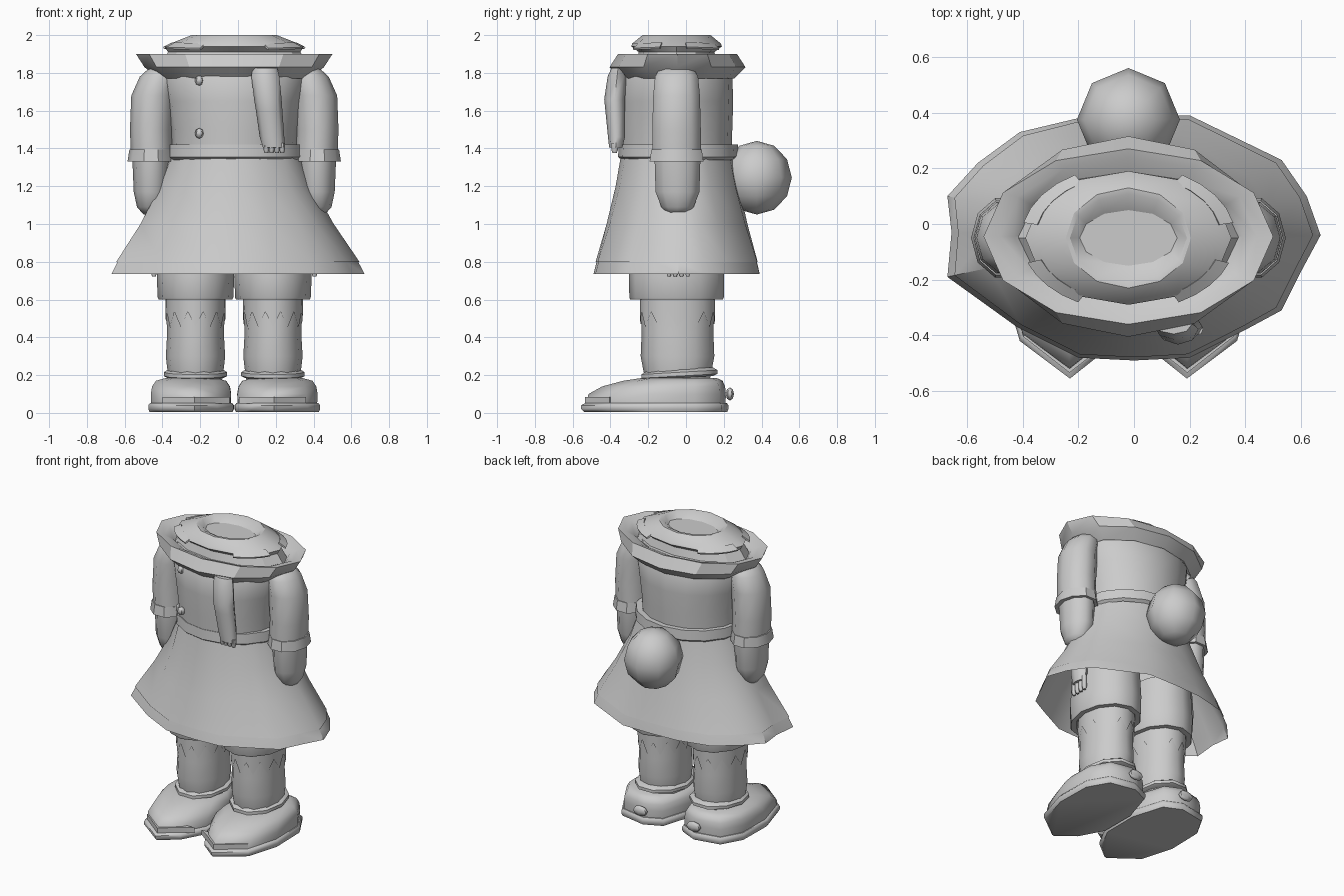
import bpy, bmesh
from math import sin, cos, pi, atan2, radians
from mathutils import Vector

if "Cube" in bpy.data.objects:
    bpy.data.objects.remove(bpy.data.objects["Cube"])

grey = bpy.data.materials.new("plain grey")
grey.use_nodes = True
tone = (0.6, 0.6, 0.6, 1)
grey.diffuse_color = tone
grey.node_tree.nodes["Principled BSDF"].inputs["Base Color"].default_value = tone
AXIS = -0.02  # centre line of the figure
SIDES = (("right", -1), ("left", 1))


def finish(name, bm, angle=40):
    """Turn a bmesh into a named, shaded object."""
    bmesh.ops.recalc_face_normals(bm, faces=bm.faces)
    mesh = bpy.data.meshes.new(name)
    bm.to_mesh(mesh)
    bm.free()
    mesh.materials.append(grey)
    ob = bpy.data.objects.new(name, mesh)
    bpy.context.collection.objects.link(ob)
    bpy.ops.object.select_all(action="DESELECT")
    ob.select_set(True)
    bpy.context.view_layer.objects.active = ob
    bpy.ops.object.shade_smooth_by_angle(angle=radians(angle))
    return ob


def skin(name, rings, bottom=True, top=True, closed=False, angle=40):
    """Bridge a stack of equal point rings."""
    bm = bmesh.new()
    loops = [[bm.verts.new(p) for p in ring] for ring in rings]
    pairs = list(zip(loops, loops[1:])) + ([(loops[-1], loops[0])] if closed else [])
    n = len(loops[0])
    for a, b in pairs:
        for i in range(n):
            j = (i + 1) % n
            bm.faces.new((a[i], a[j], b[j], b[i]))
    if bottom and not closed:
        bm.faces.new(loops[0][::-1])
    if top and not closed:
        bm.faces.new(loops[-1])
    return finish(name, bm, angle)


def oval(cx, cy, z, rx, ry, n=12, tilt=0):
    return [(cx + rx * cos(2 * pi * i / n), cy + ry * sin(2 * pi * i / n),
             z + tilt * sin(2 * pi * i / n)) for i in range(n)]


def ball(name, centre, size, u=8, v=6):
    bm = bmesh.new()
    bmesh.ops.create_uvsphere(bm, u_segments=u, v_segments=v, radius=1)
    bmesh.ops.scale(bm, vec=Vector(size), verts=bm.verts)
    bmesh.ops.translate(bm, vec=Vector(centre), verts=bm.verts)
    return finish(name, bm, 60)


def stack(name, cx, cy, rows, n=12, **kw):
    return skin(name, [oval(cx, cy, z, rx, ry, n) for z, rx, ry in rows], **kw)


# Torso and belt
stack("torso", AXIS, -0.055, [(1.36, .33, .295), (1.5, .335, .30), (1.65, .36, .305),
                              (1.78, .385, .30), (1.86, .36, .25)], 16)
stack("belt", AXIS + .005, -0.04, [(1.34, .35, .30), (1.355, .365, .32), (1.42, .36, .315),
                                   (1.42, .32, .28)], 16, closed=True)

# Wide collar with a rolled inner edge, and the neck piece with its shallow bowl
stack("collar", AXIS, -0.045, [(1.77, .40, .30), (1.83, .475, .36), (1.90, .52, .315),
                               (1.89, .46, .285), (1.865, .41, .235), (1.80, .36, .2)],
      bottom=False, top=False, angle=30)
stack("neck", AXIS, -0.05, [(1.84, .40, .22), (1.91, .35, .20), (1.94, .37, .24), (1.955, .34, .235),
                            (2.0, .225, .18), (1.998, .21, .158), (1.965, .175, .10)], 12, angle=30)

# Thin ribbons lying around the sides of the neck piece
for label, s in SIDES:
    for end, a0, a1 in (("front", -62, -20), ("back", 12, 60)):
        sections = []
        for i in range(5):
            a = radians(a0 + (a1 - a0) * i / 4)
            c, d = cos(a), sin(a)
            sections.append([(AXIS + s * r * c, -.05 + r * .68 * d, z + .012 * c) for r, z in
                             ((.335, 1.95), (.385, 1.925), (.38, 1.915), (.33, 1.938))])
        skin(f"{label}_{end}_ribbon", sections)

# Flared skirt in two layers with an uneven hem
hem = [(.67, -.04), (.62, .1), (.53, .23), (.2, .39), (-.02, .39), (-.2, .38), (-.41, .33),
       (-.56, .22), (-.67, .1), (-.655, -.03), (-.67, -.19), (-.42, -.37), (-.2, -.48),
       (0, -.49), (.2, -.48), (.4, -.38), (.53, -.31), (.6, -.17)]


def skirt_ring(z, t, grow=1):
    cx, cy, rx, ry = AXIS + .005, -.045, .345, .30
    ring = []
    for x, y in hem:
        a = atan2((y - cy) / ry, (x - cx) / rx)
        wx, wy = cx + rx * cos(a), cy + ry * sin(a)
        ring.append(((wx + (x - wx) * t) * grow, (wy + (y - wy) * t) * grow, z))
    return ring


flare = [(1.36, 0), (1.2, .19), (1.0, .52), (.8, .92)]
skin("skirt", [skirt_ring(z, t) for z, t in flare], bottom=False, top=False)
skin("underskirt", [skirt_ring(z, t, .99) for z, t in flare] + [skirt_ring(.735, 1)],
     bottom=False, top=False)

# Round tail
ball("tail", (AXIS, .375, 1.245), (.185, .185, .195), 8, 6)

for label, s in SIDES:
    # Arm, cuff, forearm and hidden hand
    ax = AXIS + s * .44
    skin(label + "_sleeve", [oval(AXIS + s * x, -.05, z, rx, ry, 10) for x, z, rx, ry in (
        (.435, 1.36, .112, .135), (.44, 1.5, .112, .135), (.43, 1.68, .115, .13),
        (.40, 1.78, .10, .12), (.375, 1.83, .07, .09))], angle=65)
    stack(label + "_cuff", ax, -.05, [(1.33, .125, .15), (1.395, .115, .14),
          (1.395, .08, .1), (1.33, .09, .11)], 10, closed=True)
    stack(label + "_forearm", ax, -.045, [(1.05, .04, .05), (1.09, .075, .09),
          (1.17, .092, .122), (1.36, .10, .128)], 10, angle=65)
    stack(label + "_hand", AXIS + s * .425, -.04, [(.79, .03, .055), (.86, .04, .065),
          (1.06, .035, .045)], 8, angle=60)
    for i in range(4):
        stack(f"{label}_finger_{i + 1}", AXIS + s * .425, -.09 + i * .033,
              [(.722, .010, .010), (.745, .017, .016), (.82, .017, .016)], 6, angle=65)

    # Shorts leg, leg and pointed fringe
    lx = AXIS + s * .205
    stack(label + "_shorts", lx, -.05, [(.625, .155, .19), (.60, .165, .21), (.60, .195, .245),
          (.61, .20, .25), (.72, .205, .252), (.95, .19, .24)], 12, bottom=False, angle=50)
    stack(label + "_leg", lx, -.045, [(.17, .14, .17), (.22, .148, .18), (.3, .157, .195),
          (.42, .15, .19), (.55, .156, .195), (.66, .155, .19)], 12)
    fringe = [(x, y, .535 if i % 2 else .455) for i, (x, y, z) in
              enumerate(oval(lx, -.045, 0, .157, .197, 24))]
    skin(label + "_fringe", [fringe, oval(lx, -.045, .61, .159, .199, 24)], bottom=False, top=False)

    # Shoe: sole, upper, ankle band, toe guard and heel tab
    outline = [(.21, -.555), (.39, -.42), (.455, -.2), (.45, .05), (.37, .19), (.19, .225),
               (.07, .17), (.002, -.05), (.004, -.3), (.09, -.46)]

    def shoe_ring(z, wide, front, back=None):
        back = wide if back is None else back
        return [(AXIS + s * (.23 + (x - .23) * wide), y * (front if y < 0 else back), z)
                for x, y in outline]

    skin(label + "_sole", [shoe_ring(z, k, k) for z, k in
                           ((.005, .97), (.02, 1), (.04, 1), (.052, .96))], angle=50)
    skin(label + "_shoe", [shoe_ring(.05, .93, .95), shoe_ring(.10, .94, .93),
                           shoe_ring(.14, .91, .80, .92), shoe_ring(.17, .82, .60, .86),
                           shoe_ring(.185, .58, .42, .72)], angle=65)
    skin(label + "_ankle_band", [oval(lx, -.035, z, rx, ry, 10, .012) for z, rx, ry in (
        (.185, .15, .19), (.195, .168, .212), (.215, .168, .212), (.23, .145, .185))], angle=50)
    guard = [(.01, -.42), (.09, -.47), (.21, -.562), (.39, -.425), (.36, -.40), (.21, -.50), (.09, -.42)]
    skin(label + "_toe_guard", [[(AXIS + s * (.23 + (x - .23) * .93), y * .95, z) for x, y in guard]
                                for z in (.05, .085)])
    ball(label + "_heel_tab", (AXIS + s * .2, .232, .1), (.055, .022, .035), 6, 4)

# Small doll arm hanging on the chest
path = [(1.405, .19, -.372, .058, .035), (1.46, .18, -.368, .065, .045), (1.6, .165, -.375, .07, .052),
        (1.66, .158, -.378, .073, .055), (1.78, .145, -.365, .074, .05), (1.825, .142, -.36, .066, .035)]
skin("chest_arm", [oval(x, y, z, rx, ry, 8) for z, x, y, rx, ry in path], angle=60)
for i in range(4):
    stack(f"chest_finger_{i + 1}", .15 + i * .028, -.378,
          [(1.375, .010, .012), (1.39, .014, .02), (1.43, .014, .02)], 6, angle=65)

# Chest buttons
for name, z, y in (("lower_button", 1.48, -.315), ("upper_button", 1.76, -.315)):
    ball(name, (-.205, y, z), (.025, .025, .028), 5, 4)
